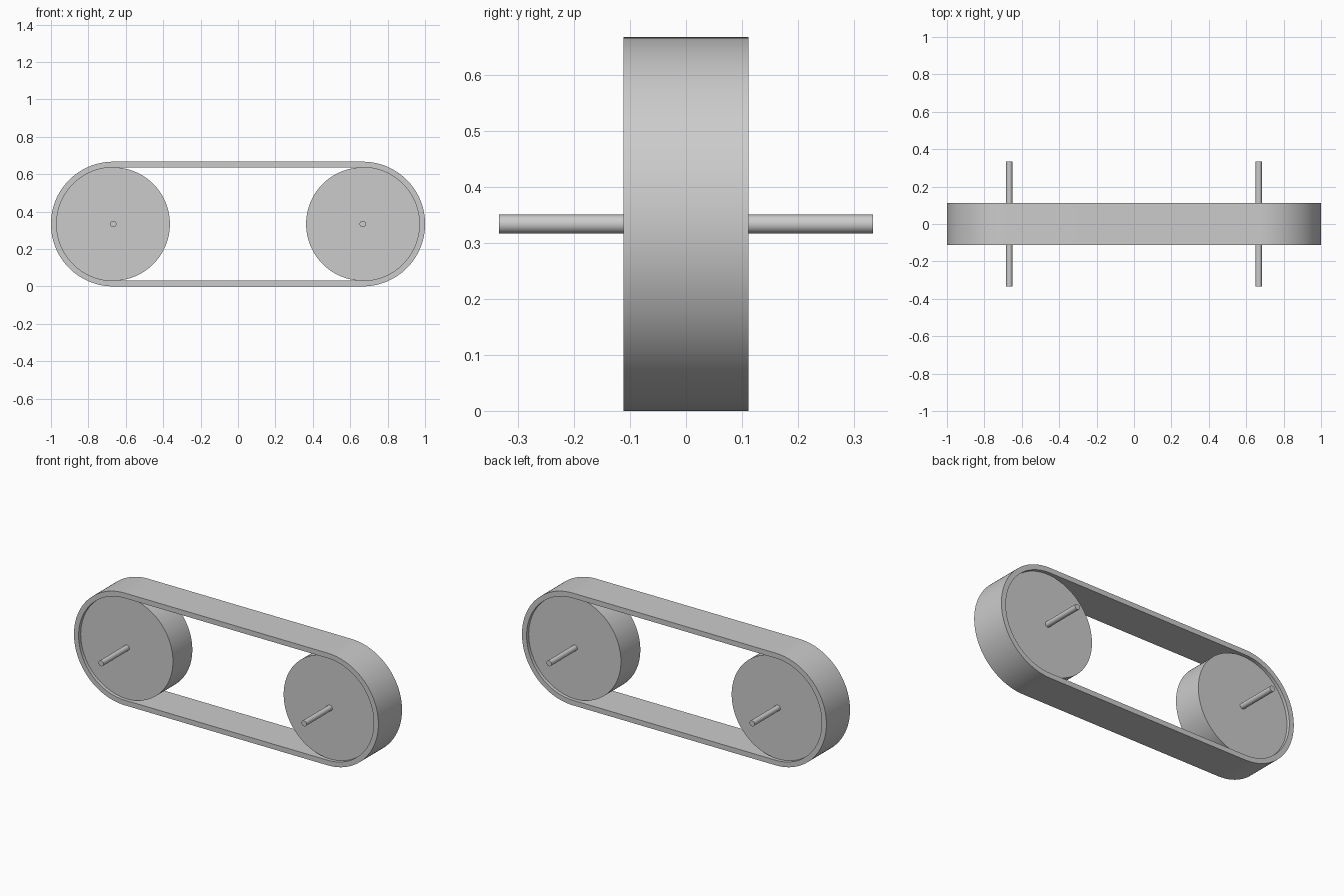
import bpy
import bmesh
from math import pi, sin, cos, radians

old = bpy.data.objects.get("Cube")
if old:
    bpy.data.objects.remove(old, do_unlink=True)

END_X = 0.667          # pulley centre distance from the middle
AXLE_Z = 0.3333        # pulley centre height
OUTER_R, INNER_R = 0.3333, 0.303
STEPS = 64             # segments in each half turn

grey = bpy.data.materials.new("light grey")
grey.use_nodes = True
colour = (0.6, 0.6, 0.6, 1)
grey.diffuse_color = colour
grey.node_tree.nodes["Principled BSDF"].inputs["Base Color"].default_value = colour


def finish(obj):
    obj.data.materials.clear()
    obj.data.materials.append(grey)
    bpy.ops.object.select_all(action="DESELECT")
    obj.select_set(True)
    bpy.context.view_layer.objects.active = obj
    bpy.ops.object.shade_smooth_by_angle(angle=radians(30))


def cylinder(name, radius, length, x, sides):
    bpy.ops.mesh.primitive_cylinder_add(vertices=sides, radius=radius, depth=length,
                                        location=(x, 0, AXLE_Z), rotation=(pi / 2, 0, 0))
    obj = bpy.context.object
    obj.name = name
    finish(obj)


def stadium(radius):
    """Outline of two half circles joined by straight runs."""
    points = []
    for side, start in ((1, -pi / 2), (-1, pi / 2)):
        for i in range(STEPS + 1):
            a = start + pi * i / STEPS
            points.append((side * END_X + radius * cos(a), AXLE_Z + radius * sin(a)))
    return points


def make_belt(half_width):
    bm = bmesh.new()
    loops = [[bm.verts.new((x, y, z)) for x, z in stadium(r)]
             for r, y in ((OUTER_R, -half_width), (OUTER_R, half_width),
                          (INNER_R, half_width), (INNER_R, -half_width))]
    # Join the four outlines into a closed band
    for k, loop in enumerate(loops):
        following = loops[(k + 1) % len(loops)]
        for i in range(len(loop)):
            j = (i + 1) % len(loop)
            bm.faces.new((loop[i], loop[j], following[j], following[i]))
    bmesh.ops.recalc_face_normals(bm, faces=bm.faces)
    mesh = bpy.data.meshes.new("belt")
    bm.to_mesh(mesh)
    bm.free()
    obj = bpy.data.objects.new("belt", mesh)
    bpy.context.collection.objects.link(obj)
    finish(obj)


make_belt(0.111)

# Pulleys sit slightly inside the belt edges, each on a long thin axle
for label, side in (("left", 1), ("right", -1)):
    cylinder(label + "_pulley", INNER_R, 0.182, side * END_X, STEPS * 2)
    cylinder(label + "_axle", 0.0167, 0.667, side * END_X, 32)
